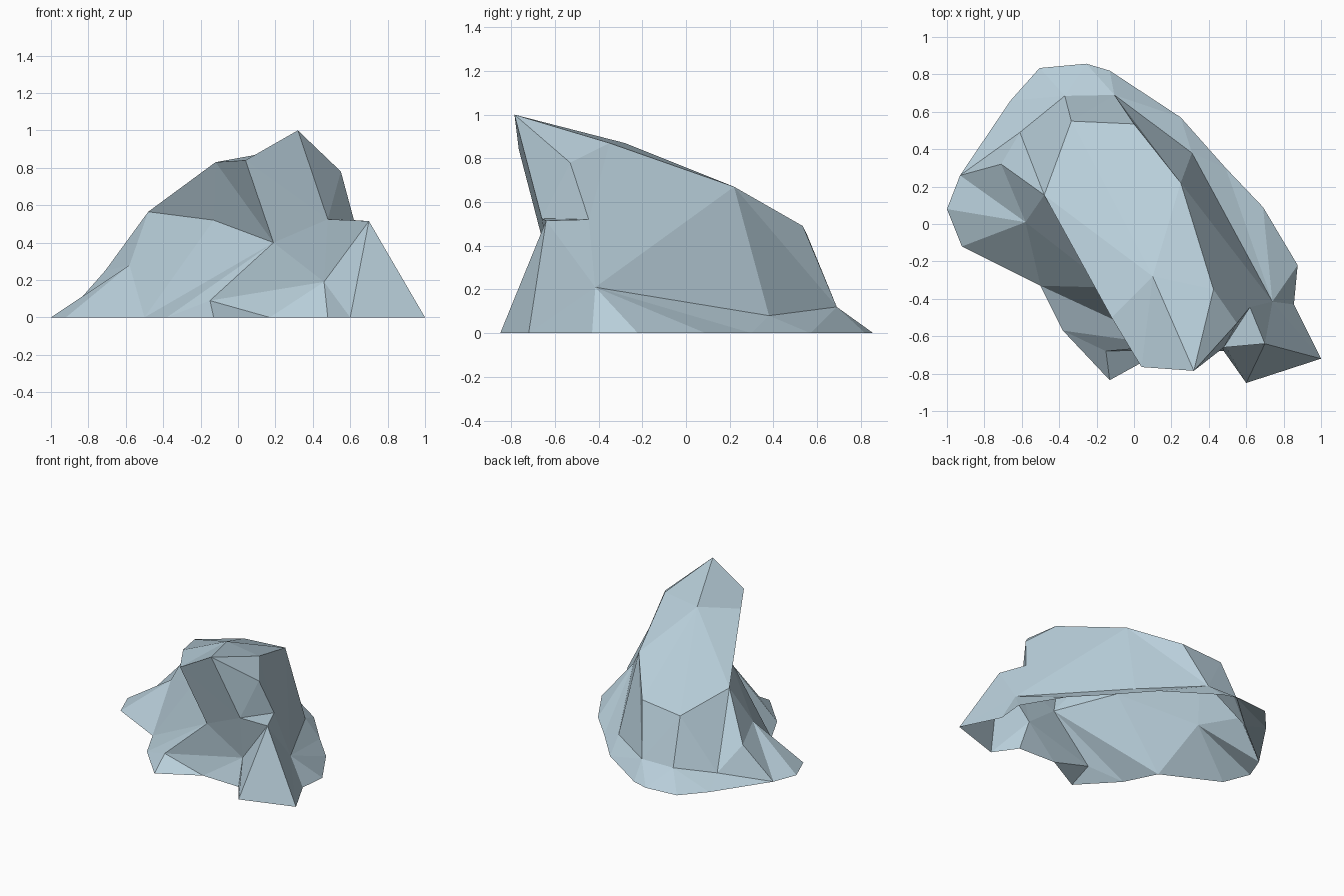
import bpy
import bmesh

if "Cube" in bpy.data.objects:
    bpy.data.objects.remove(bpy.data.objects["Cube"])

# Stone colour
stone = bpy.data.materials.new("pale blue grey stone")
stone.diffuse_color = (0.48, 0.62, 0.70, 1.0)
stone.use_nodes = True
stone.node_tree.nodes["Principled BSDF"].inputs["Base Color"].default_value = stone.diffuse_color

# Contour rings of the boulder, counter-clockwise from the left side
ground = [(-1, .08, 0), (-.92, -.12, 0), (-.5, -.33, 0), (-.38, -.57, 0),
          (-.15, -.68, .09), (.17, -.67, 0), (.48, -.68, 0), (.6, -.85, 0),
          (1, -.72, 0), (.855, -.43, 0), (.875, -.22, 0), (.69, .09, 0),
          (.49, .3, 0), (.25, .57, 0), (-.13, .82, 0), (-.255, .857, 0),
          (-.505, .834, 0), (-.66, .66, 0), (-.93, .26, 0)]
waist = [(-.58, .01, .28), (-.13, -.34, .52), (.19, -.65, .40),
         (.46, -.60, .19), (.7, -.64, .515), (.74, -.415, .21),
         (.31, .38, .08), (-.105, .69, .12), (-.37, .685, .12),
         (-.61, .49, .07), (-.71, .32, .25)]
shoulder = [(-.48, .155, .565), (-.12, -.5, .83), (.04, -.765, .84),
            (.48, -.66, .525), (.62, -.445, .52), (.25, .22, .67),
            (0, .535, .49), (-.335, .55, .46)]
crown = [(.10, -.28, .87), (.32, -.785, 1), (.55, -.53, .78), (.425, -.35, .87)]

bm = bmesh.new()


def ring(points):
    return [bm.verts.new(p) for p in points]


def stitch(low, high, steps):
    """Join two closed rings with triangles; L steps along the low ring, U the high."""
    i = j = 0
    for step in steps.replace(" ", ""):
        a, b = low[i % len(low)], high[j % len(high)]
        if step == "L":
            i += 1
            bm.faces.new((a, low[i % len(low)], b))
        else:
            j += 1
            bm.faces.new((a, high[j % len(high)], b))


g, w, s, c = (ring(r) for r in (ground, waist, shoulder, crown))

# Skirt, walls and upper slopes (the underside is open)
stitch(g, w, "LLUULLULLLULULLLLULULLULLULUUL")
stitch(w, s, "LULUULLULULLUULLULL")
stitch(s, c, "LLULULULULLL")

# Peak
bm.faces.new((c[1], c[2], c[3]))
bm.faces.new((c[1], c[3], c[0]))

# Front left toe
toe = bm.verts.new((-.13, -.835, 0))
bm.faces.new((g[3], toe, g[4]))
bm.faces.new((toe, g[5], g[4]))

mesh = bpy.data.meshes.new("boulder")
bm.to_mesh(mesh)
bm.free()
mesh.materials.append(stone)
boulder = bpy.data.objects.new("boulder", mesh)
bpy.context.collection.objects.link(boulder)
